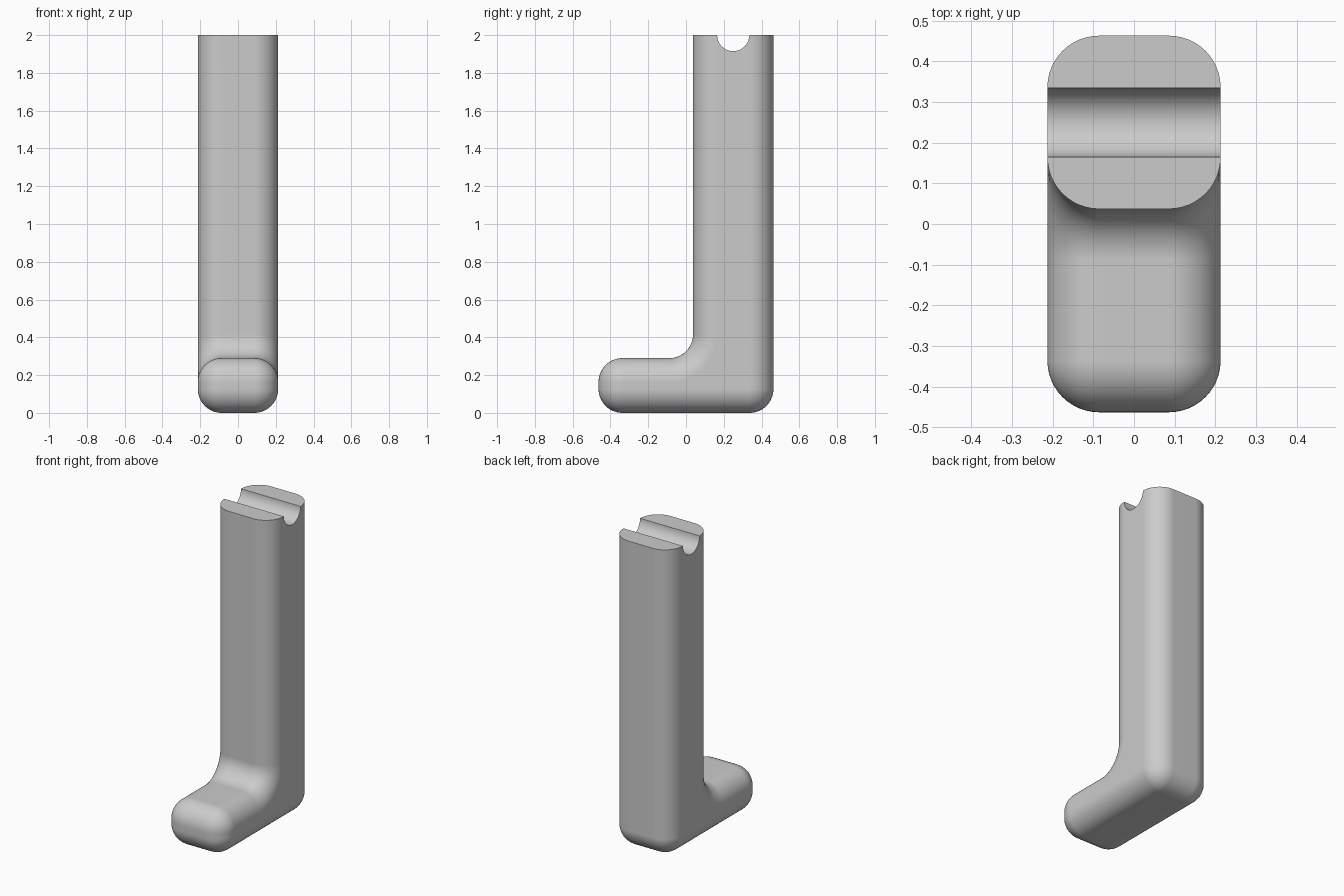
import bpy
import bmesh
from math import cos, sin, radians

if "Cube" in bpy.data.objects:
    bpy.data.objects.remove(bpy.data.objects["Cube"])

HALF_WIDTH, HALF_DEPTH = 0.213, 0.463
HEIGHT, FOOT_HEIGHT = 2.0, 0.29
SHAFT_FRONT = 0.037
ROUND, FILLET, GROOVE = 0.127, 0.125, 0.085
STEPS = 12


def arc(cy, cz, radius, start, end, steps=STEPS):
    """Points on an arc in the side plane, angles in degrees."""
    angles = [radians(start + (end - start) * i / steps) for i in range(steps + 1)]
    return [(cy + radius * cos(a), cz + radius * sin(a)) for a in angles]


def outline(inset):
    """Side outline of the leg, pulled inwards; the top and groove stay put."""
    r = ROUND - inset
    front, back = -HALF_DEPTH + ROUND, HALF_DEPTH - ROUND
    points = [(SHAFT_FRONT + inset, HEIGHT)]
    points += arc(SHAFT_FRONT - FILLET, FOOT_HEIGHT + FILLET, FILLET + inset, 0, -90)
    points += arc(front, FOOT_HEIGHT - ROUND, r, 90, 180)
    points += arc(front, ROUND, r, 180, 270)
    points += arc(back, ROUND, r, 270, 360)
    points.append((HALF_DEPTH - inset, HEIGHT))
    points += arc((SHAFT_FRONT + HALF_DEPTH) / 2, HEIGHT, GROOVE, 0, -180, 2 * STEPS)
    return points


# Loft rounded outlines from one side to the other
bm = bmesh.new()
rings = []
for side in (-1, 1):
    for i in range(STEPS + 1):
        a = radians(90 * i / STEPS - (90 if side < 0 else 0))
        x = side * (HALF_WIDTH - ROUND) + ROUND * sin(a)
        rings.append([bm.verts.new((x, y, z))
                      for y, z in outline(ROUND * (1 - cos(a)))])
for ring, following in zip(rings, rings[1:]):
    for i in range(len(ring)):
        j = (i + 1) % len(ring)
        bm.faces.new((ring[i], ring[j], following[j], following[i]))
bm.faces.new(rings[0])
bm.faces.new(rings[-1])
bmesh.ops.remove_doubles(bm, verts=bm.verts, dist=0.00001)
bmesh.ops.recalc_face_normals(bm, faces=bm.faces)

mesh = bpy.data.meshes.new("grooved_leg")
bm.to_mesh(mesh)
bm.free()
leg = bpy.data.objects.new("grooved_leg", mesh)
bpy.context.collection.objects.link(leg)

# Plain grey
grey = bpy.data.materials.new("light_grey")
grey.use_nodes = True
colour = (0.6, 0.6, 0.6, 1)
grey.diffuse_color = colour
grey.node_tree.nodes["Principled BSDF"].inputs["Base Color"].default_value = colour
mesh.materials.append(grey)

# Smooth rounding with crisp top and groove edges
bpy.ops.object.select_all(action="DESELECT")
leg.select_set(True)
bpy.context.view_layer.objects.active = leg
bpy.ops.object.shade_smooth_by_angle(angle=radians(35))
normals = leg.modifiers.new("even_shading", "WEIGHTED_NORMAL")
normals.keep_sharp = True
